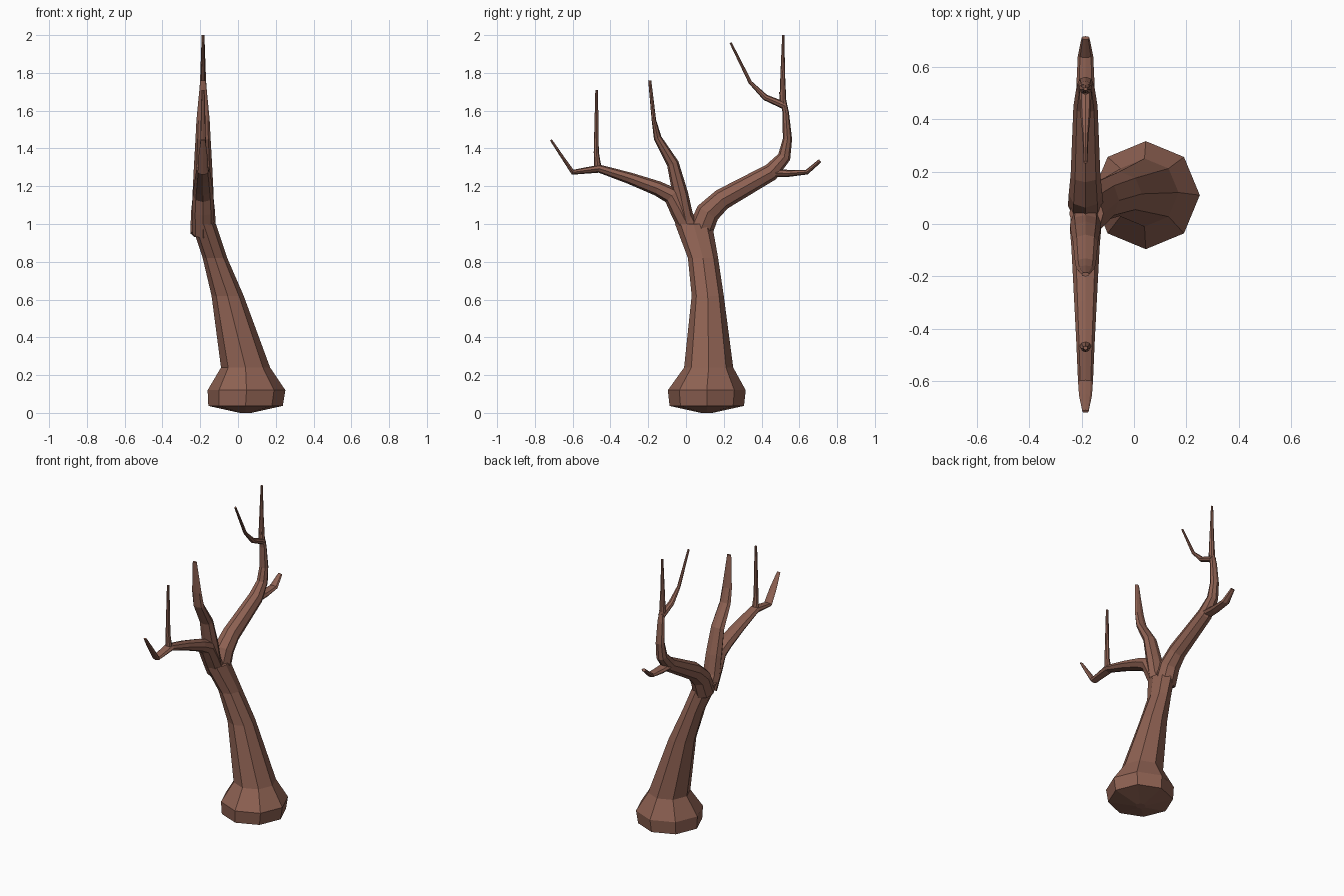
import bpy, bmesh, math
from mathutils import Vector

if "Cube" in bpy.data.objects:
    bpy.data.objects.remove(bpy.data.objects["Cube"])

bark = bpy.data.materials.new("bark")
bark.diffuse_color = (0.27, 0.12, 0.085, 1)
bark.use_nodes = True
bark.node_tree.nodes["Principled BSDF"].inputs["Base Color"].default_value = bark.diffuse_color
SIDES = 8
X = Vector((1, 0, 0))
CROTCH = Vector((-0.185, 0.03, 1.05))


def loft(name, rings):
    """Closed eight-sided tube from (centre, u axis, v axis) rings."""
    bm = bmesh.new()
    angles = [math.tau * k / SIDES for k in range(SIDES)]
    loops = [[bm.verts.new(c + u * math.cos(a) + v * math.sin(a)) for a in angles]
             for c, u, v in rings]
    for a, b in zip(loops, loops[1:]):
        for k in range(SIDES):
            bm.faces.new((a[k - 1], a[k], b[k], b[k - 1]))
    bm.faces.new(loops[0][::-1])
    bm.faces.new(loops[-1])
    bmesh.ops.recalc_face_normals(bm, faces=bm.faces)
    me = bpy.data.meshes.new(name)
    bm.to_mesh(me)
    bm.free()
    me.materials.append(bark)
    ob = bpy.data.objects.new(name, me)
    bpy.context.collection.objects.link(ob)
    return ob


def limb(name, r0, r1, path, slim=False):
    """Branch in the crown plane along (y, z) points; radius eases from r0 to r1.
    Thick limbs are wider across x, thinning with distance from the crotch."""
    pts = [Vector((CROTCH.x, y, z)) for y, z in path]
    last = len(pts) - 1
    rings = []
    for i, p in enumerate(pts):
        t = i / last
        r = r1 + (r0 - r1) * (1 - t * t * (3 - 2 * t))
        w = r * 1.2 if slim else max(r, 0.062 - 0.05 * (p - CROTCH).length)
        if i == last and not slim:
            w *= 0.6
        tangent = (pts[min(i + 1, last)] - pts[max(i - 1, 0)]).normalized()
        rings.append((p, X * w, tangent.cross(X) * r))
    return loft(name, rings)


# Leaning trunk with swollen foot: x, y, z, radius
trunk = [(0.04, 0.11, 0, 0.03), (0.04, 0.11, 0.037, 0.197), (0.045, 0.11, 0.12, 0.206),
         (0.04, 0.12, 0.24, 0.13), (-0.055, 0.115, 0.62, 0.085),
         (-0.122, 0.09, 0.82, 0.08), (-0.182, 0.04, 1, 0.098)]
tree = loft("tree", [(Vector((x, y, z)), X * (r if z < 0.7 else 0.065), Vector((0, r, 0)))
                     for x, y, z, r in trunk])

# Limbs and twigs
limbs = [
    limb("left_limb", 0.055, 0.006, [(0.03, 0.95), (-0.03, 1.07), (-0.075, 1.15), (-0.15, 1.188),
                                     (-0.3, 1.243), (-0.46, 1.293), (-0.6, 1.274),
                                     (-0.655, 1.355), (-0.715, 1.445)]),
    limb("left_upright", 0.02, 0.007, [(-0.465, 1.285), (-0.475, 1.38), (-0.473, 1.71)], True),
    limb("middle_branch", 0.045, 0.008, [(0, 1.01), (-0.03, 1.16), (-0.07, 1.32),
                                         (-0.15, 1.455), (-0.17, 1.55), (-0.192, 1.76)]),
    limb("right_limb", 0.067, 0.014, [(0.07, 0.95), (0.115, 1.06), (0.19, 1.13), (0.45, 1.275),
                                      (0.52, 1.355), (0.537, 1.45), (0.528, 1.59),
                                      (0.506, 1.7)]),
    limb("right_upright", 0.018, 0.006, [(0.513, 1.65), (0.512, 1.8), (0.515, 2)], True),
    limb("right_side_twig", 0.022, 0.01, [(0.46, 1.27), (0.54, 1.268), (0.64, 1.275),
                                          (0.71, 1.335)]),
    limb("top_twig", 0.02, 0.006, [(0.525, 1.625), (0.42, 1.67), (0.34, 1.75),
                                   (0.236, 1.96)], True),
]

# Join everything into one skin
for ob in limbs:
    m = tree.modifiers.new(ob.name, 'BOOLEAN')
    m.operation, m.solver, m.object = 'UNION', 'EXACT', ob
bpy.context.view_layer.update()
mesh = bpy.data.meshes.new_from_object(tree.evaluated_get(bpy.context.evaluated_depsgraph_get()))
tree.modifiers.clear()
tree.data = mesh
for ob in limbs:
    bpy.data.objects.remove(ob)
